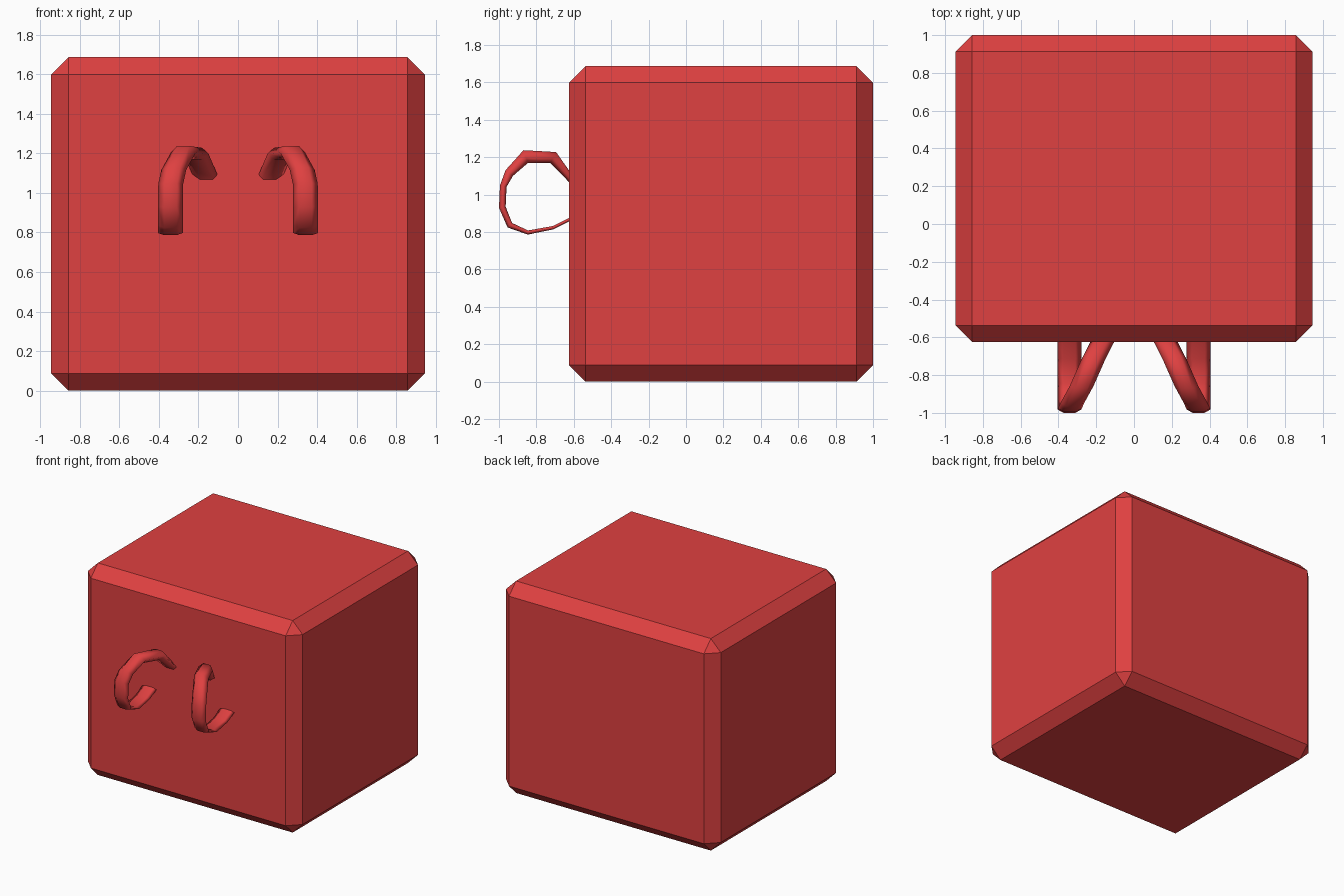
import bpy, bmesh
from mathutils import Vector

if "Cube" in bpy.data.objects:
    bpy.data.objects.remove(bpy.data.objects["Cube"])

red = bpy.data.materials.new("red")
red.diffuse_color = (0.74, 0.052, 0.052, 1)
red.use_nodes = True
red.node_tree.nodes["Principled BSDF"].inputs["Base Color"].default_value = red.diffuse_color


def make_object(name, bm):
    bmesh.ops.recalc_face_normals(bm, faces=bm.faces[:])
    mesh = bpy.data.meshes.new(name)
    bm.to_mesh(mesh)
    bm.free()
    mesh.materials.append(red)
    obj = bpy.data.objects.new(name, mesh)
    bpy.context.collection.objects.link(obj)
    return obj


# Chamfered block body
bm = bmesh.new()
bmesh.ops.create_cube(bm, size=1)
for v in bm.verts:
    v.co = (v.co.x * 1.89, v.co.y * 1.625 + 0.1875, v.co.z * 1.686 + 0.843)
bmesh.ops.bevel(bm, geom=bm.edges[:], offset=0.088, offset_type='OFFSET',
                segments=1, profile=0.5, affect='EDGES')
make_object("body", bm)

# Curled hooks on the front: centre x, y, z and band thickness
PATH = [(.342, -.60, .878, .016), (.342, -.71, .823, .018), (.342, -.845, .797, .022),
        (.342, -.942, .836, .034), (.342, -.982, .932, .036), (.340, -.977, 1.045, .036),
        (.325, -.945, 1.115, .05), (.277, -.857, 1.203, .072), (.212, -.71, 1.198, .066),
        (.158, -.605, 1.07, .034)]
SECTION = [(-1, 0), (-.5, 1), (.5, 1), (1, 0), (.5, -1), (-.5, -1)]


def hook(name, side):
    bm = bmesh.new()
    pts = [Vector(p[:3]) for p in PATH]
    rings = []
    for i, p in enumerate(pts):
        t = pts[min(i + 1, len(pts) - 1)] - pts[max(i - 1, 0)]
        normal = Vector((0, -t.z, t.y)).normalized()
        rings.append([bm.verts.new(((p.x + 0.063 * u) * side,
                                    p.y + normal.y * w * PATH[i][3] / 2,
                                    p.z + normal.z * w * PATH[i][3] / 2))
                      for u, w in SECTION])
    n = len(SECTION)
    for a, b in zip(rings, rings[1:]):
        for k in range(n):
            bm.faces.new((a[k], a[(k + 1) % n], b[(k + 1) % n], b[k])).smooth = True
    bm.faces.new(rings[0])
    bm.faces.new(rings[-1])
    make_object(name, bm)


hook("right_hook", 1)
hook("left_hook", -1)
